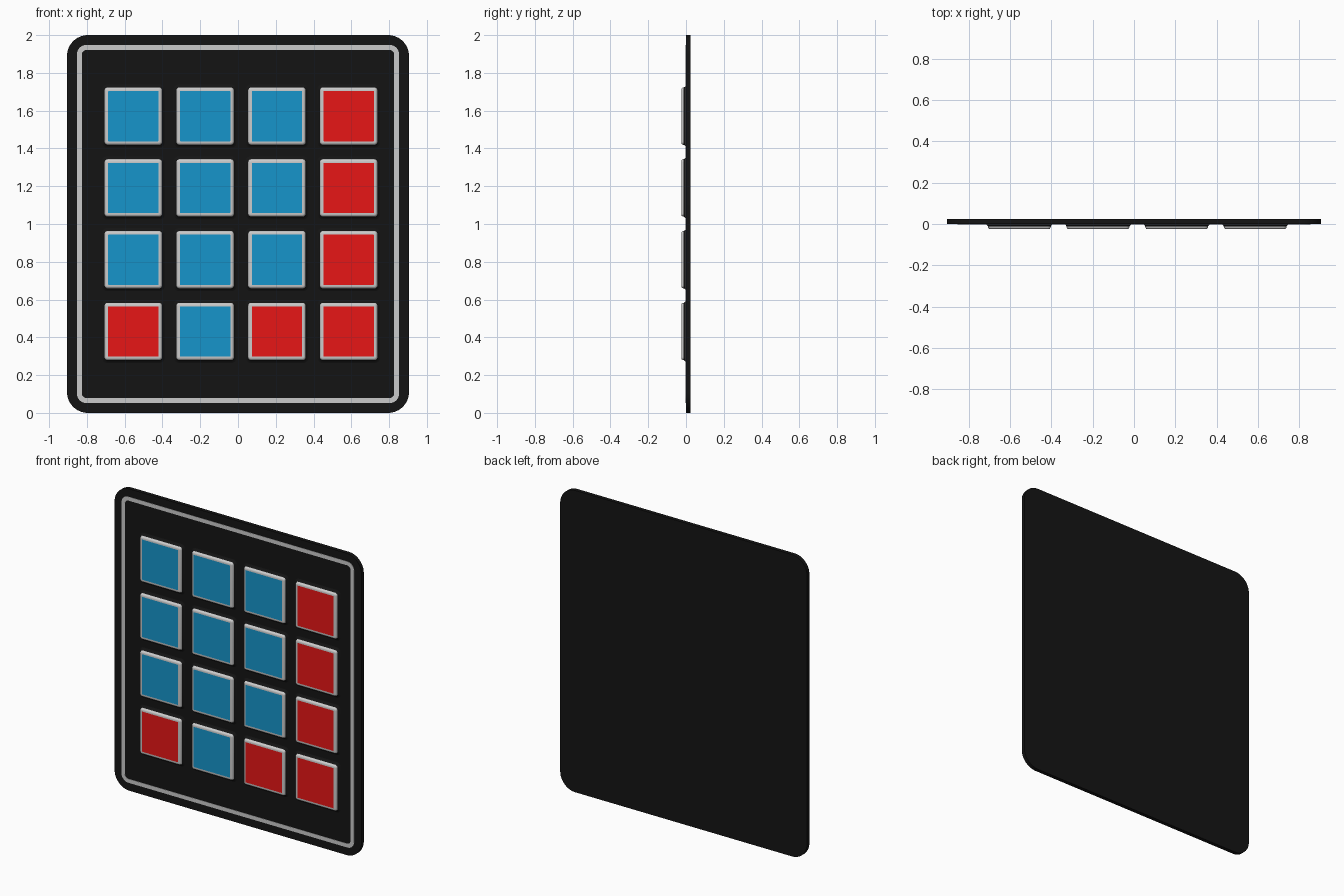
import bpy, bmesh, math

cube = bpy.data.objects.get("Cube")
if cube:
    bpy.data.objects.remove(cube, do_unlink=True)


def material(name, rgb):
    mat = bpy.data.materials.new(name)
    mat.use_nodes = True
    color = (*rgb, 1)
    mat.diffuse_color = color
    bsdf = mat.node_tree.nodes["Principled BSDF"]
    bsdf.inputs["Base Color"].default_value = color
    bsdf.inputs["Roughness"].default_value = 0.6
    return mat


BLACK = material("black_plastic", (0.007, 0.007, 0.007))
WHITE = material("white_trim", (0.8, 0.8, 0.8))
BLUE = material("blue_key", (0.008, 0.3, 0.6))
RED = material("red_key", (0.8, 0.008, 0.008))


def rounded_rect(half_w, half_h, radius, steps):
    """Outline in x and z, counter-clockwise seen from the front."""
    points = []
    for corner, (sx, sz) in enumerate([(1, 1), (-1, 1), (-1, -1), (1, -1)]):
        for i in range(steps + 1):
            a = (corner + i / steps) * math.pi / 2
            points.append((sx * (half_w - radius) + radius * math.cos(a),
                           sz * (half_h - radius) + radius * math.sin(a)))
    return points


def loft(name, center, sections, mat, front=False, back=False, steps=6):
    """Bridge rounded rectangles given as (half width, half height, radius, y)."""
    bm = bmesh.new()
    loops = [[bm.verts.new((x, y, z)) for x, z in rounded_rect(w, h, r, steps)]
             for w, h, r, y in sections]
    for a, b in zip(loops, loops[1:]):
        for i in range(len(a)):
            j = (i + 1) % len(a)
            bm.faces.new((a[i], a[j], b[j], b[i]))
    if front:
        bm.faces.new(loops[-1])
    if back:
        bm.faces.new(loops[0][::-1])
    mesh = bpy.data.meshes.new(name)
    bm.to_mesh(mesh)
    bm.free()
    mesh.materials.append(mat)
    obj = bpy.data.objects.new(name, mesh)
    obj.location = (center[0], 0, center[1])
    bpy.context.collection.objects.link(obj)
    bpy.ops.object.select_all(action="DESELECT")
    obj.select_set(True)
    bpy.context.view_layer.objects.active = obj
    bpy.ops.object.shade_smooth_by_angle(angle=math.radians(35))
    return obj


# Backing plate
loft("base_plate", (0, 1), [(0.905, 1, 0.11, 0.025), (0.905, 1, 0.11, 0)],
     BLACK, front=True, back=True, steps=12)

# Thin border line around the plate
loft("border_line", (0, 1),
     [(0.853, 0.948, 0.05, 0), (0.853, 0.948, 0.05, -0.002),
      (0.827, 0.922, 0.026, -0.002), (0.827, 0.922, 0.026, 0)], WHITE, steps=8)


def square(profile):
    return [(half, half, radius, y) for half, radius, y in profile]


COLLAR = square([(0.167, 0.028, 0), (0.159, 0.022, -0.003),
                 (0.154, 0.018, -0.008), (0.152, 0.016, -0.012)])
RIM = square([(0.152, 0.016, -0.012), (0.151, 0.015, -0.018),
              (0.147, 0.012, -0.023), (0.142, 0.008, -0.025),
              (0.133, 0.002, -0.025)])
PANEL = square([(0.133, 0.002, -0.025)])

# Keys: red last column and red outer keys of the bottom row
PITCH = 0.38
for row in range(4):
    for col in range(4):
        center = (0.016 + (col - 1.5) * PITCH, 1.001 + (1.5 - row) * PITCH)
        red = col == 3 or (row == 3 and col != 1)
        tag = f"row_{row + 1}_column_{col + 1}"
        loft("key_collar_" + tag, center, COLLAR, BLACK)
        loft("key_rim_" + tag, center, RIM, WHITE)
        loft("key_panel_" + tag, center, PANEL, RED if red else BLUE, front=True)
